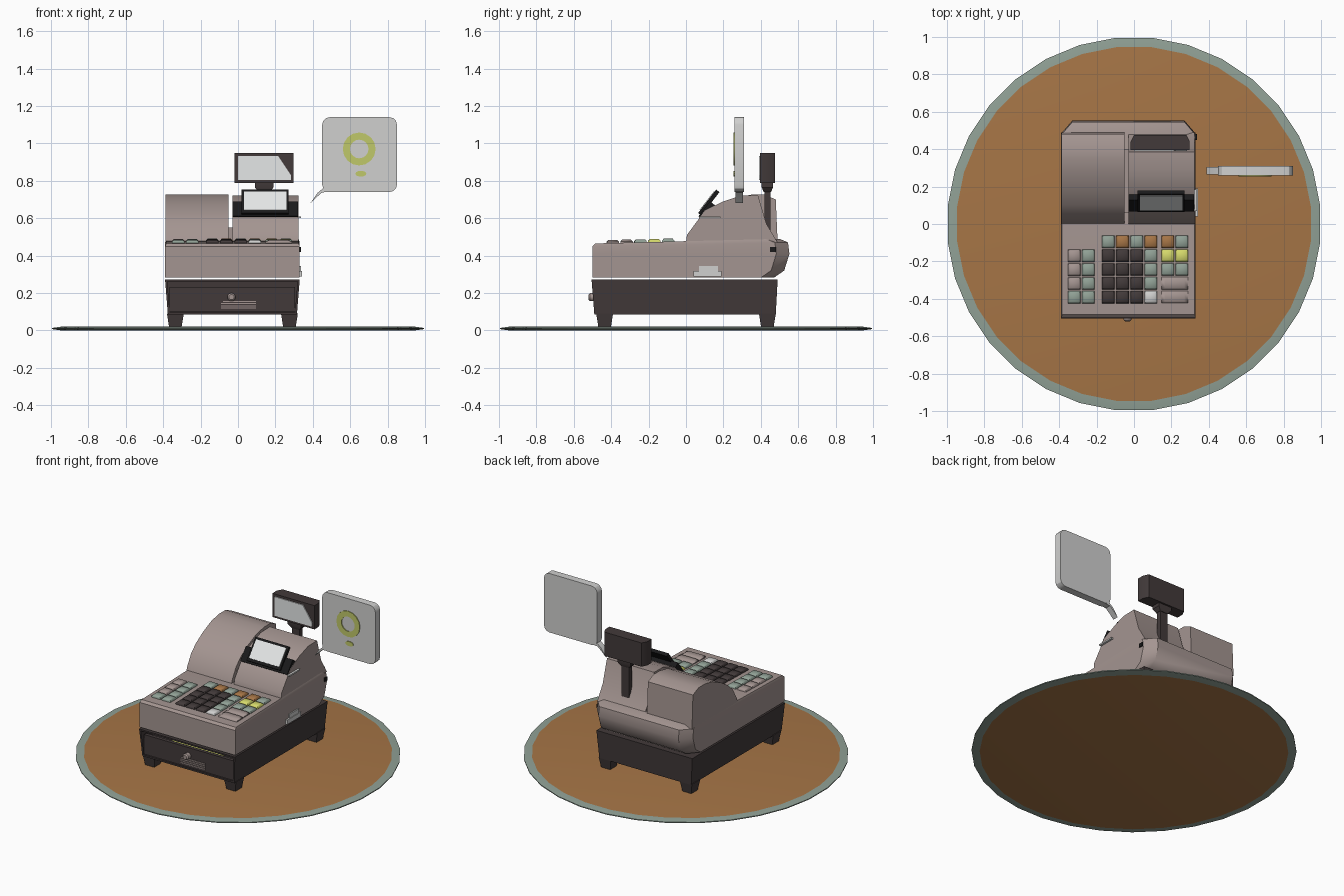
import bpy, bmesh, math
from mathutils import Vector

if "Cube" in bpy.data.objects:
    bpy.data.objects.remove(bpy.data.objects["Cube"])


def material(name, r, g, b):
    m = bpy.data.materials.new(name)
    lin = [((c / 255 + 0.055) / 1.055) ** 2.4 for c in (r, g, b)]
    m.diffuse_color = (*lin, 1)
    m.use_nodes = True
    m.node_tree.nodes["Principled BSDF"].inputs["Base Color"].default_value = m.diffuse_color
    return m


BODY = material("warm grey", 164, 149, 145)
DARK = material("charcoal", 66, 58, 58)
BLACK = material("black", 26, 26, 27)
WHITE = material("screen white", 232, 234, 234)
ORANGE = material("orange brown", 166, 117, 70)
GREEN = material("grey green", 145, 161, 150)
YELLOW = material("lime yellow", 214, 218, 108)
PALE = material("pale grey", 208, 208, 207)
OLIVE = material("olive", 192, 200, 106)


def finish(name, bm, mats, angle=30):
    bmesh.ops.recalc_face_normals(bm, faces=bm.faces)
    me = bpy.data.meshes.new(name)
    bm.to_mesh(me)
    bm.free()
    for m in mats:
        me.materials.append(m)
    ob = bpy.data.objects.new(name, me)
    bpy.context.collection.objects.link(ob)
    bpy.ops.object.select_all(action='DESELECT')
    ob.select_set(True)
    bpy.context.view_layer.objects.active = ob
    bpy.ops.object.shade_smooth_by_angle(angle=math.radians(angle))
    return ob


def loft(name, rings, *mats, angle=30):
    """Skin closed rings of equal length and cap both ends."""
    bm = bmesh.new()
    vs = [[bm.verts.new(p) for p in r] for r in rings]
    n = len(vs[0])
    for a, b in zip(vs, vs[1:]):
        for i in range(n):
            bm.faces.new((a[i], a[(i + 1) % n], b[(i + 1) % n], b[i]))
    bm.faces.new(vs[0])
    bm.faces.new(vs[-1])
    return finish(name, bm, mats, angle)


def rect(x0, x1, y0, y1, z):
    return [(x0, y0, z), (x1, y0, z), (x1, y1, z), (x0, y1, z)]


def box(name, x0, x1, y0, y1, z0, z1, mat):
    return loft(name, [rect(x0, x1, y0, y1, z0), rect(x0, x1, y0, y1, z1)], mat)


def slab_x(name, prof, x0, x1, mat, angle=30):
    return loft(name, [[(x, y, z) for y, z in prof] for x in (x0, x1)], mat, angle=angle)


def slab_y(name, prof, y0, y1, mat):
    return loft(name, [[(x, y, z) for x, z in prof] for y in (y0, y1)], mat)


def circle(r, z, n=32):
    return [(r * math.cos((i + .5) * math.tau / n), r * math.sin((i + .5) * math.tau / n), z)
            for i in range(n)]


# Round floor disc with a contrasting bevelled rim
disc = loft("floor_disc", [circle(.95, 0), circle(1, .007), circle(1, .013), circle(.95, .02)],
            GREEN, ORANGE, angle=10)
for f in disc.data.polygons:
    f.material_index = 1 if abs(f.normal.z) > .99 and len(f.vertices) > 4 else 0

# Drawer housing: slightly tapered box, front inset and pushed in
bm = bmesh.new()
lo = [bm.verts.new(p) for p in rect(-.375, .315, -.49, .48, .085)]
hi = [bm.verts.new(p) for p in rect(-.39, .33, -.505, .49, .272)]
front = bm.faces.new((lo[0], lo[1], hi[1], hi[0]))
for i in (1, 2, 3):
    j = (i + 1) % 4
    bm.faces.new((lo[i], lo[j], hi[j], hi[i]))
bm.faces.new(lo)
bm.faces.new(hi)
bmesh.ops.recalc_face_normals(bm, faces=bm.faces)
bmesh.ops.inset_region(bm, faces=[front], thickness=.016)
ext = bmesh.ops.extrude_face_region(bm, geom=[front])
bmesh.ops.delete(bm, geom=[front], context='FACES_ONLY')
bmesh.ops.translate(bm, verts=[v for v in ext["geom"] if isinstance(v, bmesh.types.BMVert)],
                    vec=(0, .18, 0))
finish("drawer_housing", bm, [DARK])
box("drawer_front", -.365, .305, -.485, -.46, .1, .232, DARK)
box("drawer_tray", -.36, .3, -.46, -.32, .1, .205, DARK)
box("banknotes", -.2, .18, -.455, -.35, .205, .212, YELLOW)

# Lock and vent lines on the drawer front
lock = [[(-.035 + r * math.cos(i * math.tau / 12), y, .178 + r * math.sin(i * math.tau / 12))
         for i in range(12)] for r, y in ((.022, -.48), (.022, -.512), (.014, -.52))]
loft("drawer_lock", lock, BODY)
for i in range(4):
    box("drawer_vent", -.09 + .01 * (i > 2), .095, -.49, -.484, .116 + i * .012, .122 + i * .012, BODY)

# Tapered feet
for x in (-.335, .275):
    for y in (-.435, .435):
        loft("foot", [rect(x - .033, x + .033, y - .033, y + .033, .015),
                      rect(x - .045, x + .045, y - .045, y + .045, .09)], DARK)


# Main body: stacked outlines with chamfered rear corners
def outline(z, yb, yf=-.5, d=0, slope=0.0):
    pts = [(-.39 + d, yf), (.33 - d, yf), (.33 - d, yb - .07), (.27 - d, yb),
           (-.33 + d, yb), (-.39 + d, yb - .07)]
    return [(x, y, z + slope * (y - yf)) for x, y in pts]


loft("register_body", [outline(.282, .47), outline(.32, .525), outline(.41, .553),
                       outline(.45, .545, slope=.02), outline(.465, .5, -.485, .006, .025)],
     BODY, angle=40)

# Printer cover on the left, screen housing on the right
slab_x("printer_cover", [(0, .47), (.01, .5), (.05, .57), (.1, .62), (.18, .67), (.27, .71),
                         (.35, .726), (.42, .726), (.48, .70), (.49, .47)], -.388, -.05, BODY)
slab_x("screen_housing", [(0, .47), (.005, .51), (.06, .585), (.1, .64), (.2, .69), (.29, .72),
                          (.385, .722), (.43, .57), (.49, .47)], -.03, .324, BODY)
box("cover_joint", -.06, -.02, .06, .4, .47, .55, BODY)


# Operator screen: tilted frame, raised bezel and bright panel
def tilted(name, x0, x1, s0, s1, t0, t1, mat):
    up, out = Vector((.61, .79)), Vector((-.79, .61))
    base = Vector((.075, .605))
    prof = [base + up * s + out * t for s, t in ((s0, t0), (s1, t0), (s1, t1), (s0, t1))]
    return slab_x(name, [tuple(p) for p in prof], x0, x1, mat)


tilted("screen_frame", -.03, .322, 0, .1, -.04, .01, BLACK)
tilted("screen_bezel", .018, .27, .012, .17, .0, .022, BLACK)
tilted("screen_panel", .032, .258, .03, .155, .022, .026, WHITE)

# Customer display on a pole
loft("customer_pole", [rect(.112, .168, .42, .452, z) for z in (.5, .76)], DARK)
loft("pole_neck", [rect(.11, .17, .415, .455, .74), rect(.09, .19, .405, .465, .765),
                   rect(.09, .19, .405, .465, .795)], DARK)
loft("customer_display", [[(x, y, z) for x, z in ((a, .787), (b, .787), (b, .948), (a, .948))]
                          for a, b, y in ((-.018, .298, .395), (-.018, .298, .44), (0, .28, .477))], DARK)
slab_y("customer_screen", [(0, .803), (.283, .803), (.283, .83), (.215, .932), (0, .932)],
       .389, .396, WHITE)

# Keys, one letter per key colour
KEYS = {'o': ORANGE, 'g': GREEN, 'y': YELLOW, 'd': DARK, 'b': BODY, 'w': PALE}


def key(x, y, w, h, mat):
    z = .465 + .025 * (y + .485)
    loft("key", [rect(x - w, x + w, y - h, y + h, z - .004),
                 rect(x - w, x + w, y - h, y + h, z + .006),
                 rect(x - w * .72, x + w * .72, y - h * .72, y + h * .72, z + .016)], mat, angle=60)


def key_block(x0, y0, rows):
    for r, row in enumerate(rows):
        for c, k in enumerate(row):
            key(x0 + c * .076, y0 - r * .074, .034, .033, KEYS[k])


key_block(-.32, -.17, ["bg", "bg", "bg", "gg"])
key_block(-.138, -.095, ["gogo", "dddg", "dddg", "dddg", "dddw"])
key_block(.18, -.095, ["og", "yy", "gg"])
for y in (-.317, -.39):
    key(.218, y, .07, .033, BODY)

# Card slot and small fittings on the right side
box("card_slot_base", .325, .342, .04, .19, .288, .318, PALE)
box("card_slot_top", .325, .338, .07, .17, .318, .345, PALE)
box("side_latch", .325, .337, .45, .48, .42, .445, BLACK)
box("screen_side_trim", .322, .338, .07, .185, .6, .61, PALE)

# Speech bubble with rounded corners, tail and a plain round marker
corners = []
for cx, cz, a0 in ((.81, 1.1, 0), (.49, 1.1, 90), (.49, .78, 180), (.81, .78, 270)):
    for k in range(4):
        a = math.radians(a0 + 30 * k)
        corners.append((cx + .04 * math.cos(a), cz + .04 * math.sin(a)))
slab_y("speech_bubble", corners, .26, .31, PALE)
slab_y("bubble_tail", [(.387, .68), (.42, .712), (.45, .738), (.5, .742), (.5, .755),
                       (.455, .76), (.425, .735)], .265, .305, PALE)
bm = bmesh.new()
N = 16
loops = []
for r, y in ((.088, .255), (.05, .255), (.05, .261), (.088, .261)):
    loops.append([bm.verts.new((.648 + r * math.cos(i * math.tau / N), y,
                                .97 + r * math.sin(i * math.tau / N))) for i in range(N)])
for k in range(4):
    a, b = loops[k], loops[(k + 1) % 4]
    for i in range(N):
        bm.faces.new((a[i], a[(i + 1) % N], b[(i + 1) % N], b[i]))
finish("marker_ring", bm, [OLIVE])
slab_y("marker_dot", [(.657 + .03 * math.cos(i * math.tau / 10), .838 + .016 * math.sin(i * math.tau / 10))
                      for i in range(10)], .255, .261, OLIVE)
